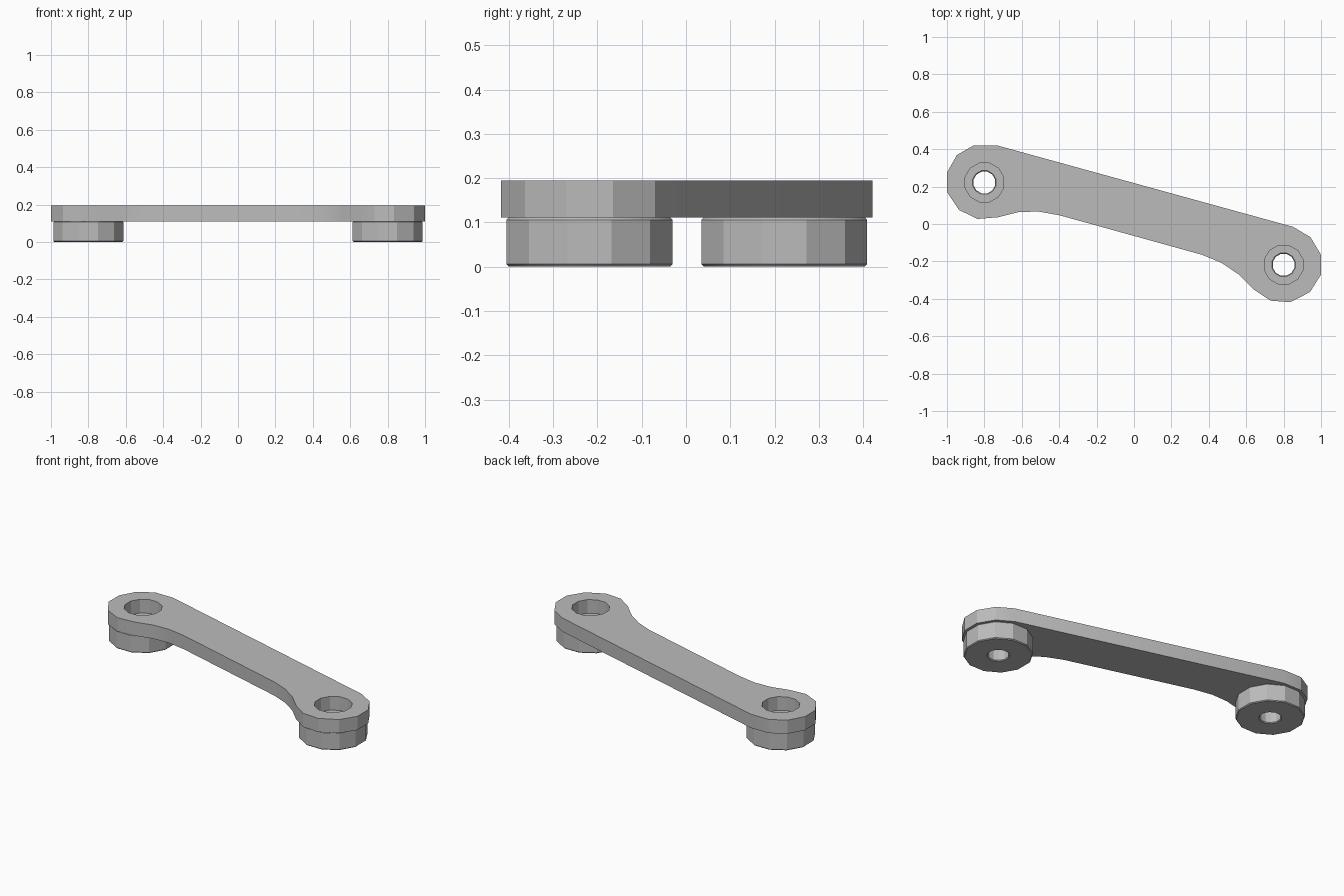
import bpy
import bmesh
from math import cos, sin, pi, radians

cube = bpy.data.objects.get("Cube")
if cube:
    bpy.data.objects.remove(cube, do_unlink=True)

SIDES = 12
CENTRES = {"left": (0.8, -0.218), "right": (-0.8, 0.222)}
PLATE_BOTTOM, PLATE_TOP = 0.111, 0.195

grey = bpy.data.materials.new("plain grey")
grey.use_nodes = True
grey.diffuse_color = (0.5, 0.5, 0.5, 1)
grey.node_tree.nodes["Principled BSDF"].inputs["Base Color"].default_value = (0.5, 0.5, 0.5, 1)


def circle(radius, cx=0, cy=0):
    angles = [2 * pi * (i + 0.5) / SIDES for i in range(SIDES)]
    return [(cx + radius * cos(a), cy + radius * sin(a)) for a in angles]


def finish(obj):
    bm = bmesh.new()
    bm.from_mesh(obj.data)
    bmesh.ops.remove_doubles(bm, verts=bm.verts, dist=0.0001)
    bmesh.ops.recalc_face_normals(bm, faces=bm.faces)
    bm.to_mesh(obj.data)
    bm.free()
    obj.data.materials.clear()
    obj.data.materials.append(grey)
    bpy.ops.object.select_all(action="DESELECT")
    obj.select_set(True)
    bpy.context.view_layer.objects.active = obj
    bpy.ops.object.shade_smooth_by_angle(angle=radians(28))


# Link plate: one outline with a wide round opening at each end
outline = [
    (-0.735, 0.421), (-0.856, 0.421), (-0.947, 0.369), (-1, 0.275),
    (-1, 0.171), (-0.936, 0.075), (-0.836, 0.027), (-0.727, 0.036),
    (-0.62, 0.063), (-0.513, 0.067), (-0.396, 0.046),
    (0.365, -0.165), (0.468, -0.208), (0.556, -0.267), (0.64, -0.35),
    (0.73, -0.41), (0.835, -0.418), (0.941, -0.364), (1, -0.27),
    (1, -0.165), (0.943, -0.07), (0.85, -0.015),
]
curve = bpy.data.curves.new("link_plate", "CURVE")
curve.dimensions = "2D"
curve.fill_mode = "BOTH"
curve.extrude = (PLATE_TOP - PLATE_BOTTOM) / 2
for loop in [outline] + [circle(0.107, *c) for c in CENTRES.values()]:
    spline = curve.splines.new("POLY")
    spline.points.add(len(loop) - 1)
    for point, (x, y) in zip(spline.points, loop):
        point.co = (x, y, 0, 1)
    spline.use_cyclic_u = True
plate = bpy.data.objects.new("link_plate", curve)
plate.location.z = (PLATE_TOP + PLATE_BOTTOM) / 2
bpy.context.collection.objects.link(plate)
bpy.ops.object.select_all(action="DESELECT")
plate.select_set(True)
bpy.context.view_layer.objects.active = plate
bpy.ops.object.convert(target="MESH")
finish(bpy.context.view_layer.objects.active)

# Pivot bosses: chamfered collars with a narrow bore
OUTER, BORE, EDGE = 0.194, 0.06, 0.005
low, high = 0.001, PLATE_BOTTOM
profile = [
    (OUTER - EDGE, low), (OUTER, low + EDGE), (OUTER, high - EDGE), (OUTER - EDGE, high),
    (BORE + EDGE, high), (BORE, high - EDGE), (BORE, low + EDGE), (BORE + EDGE, low),
]
for side, (cx, cy) in CENTRES.items():
    bm = bmesh.new()
    rings = [[bm.verts.new((x, y, z)) for x, y in circle(r, cx, cy)] for r, z in profile]
    for k, ring in enumerate(rings):
        following = rings[(k + 1) % len(rings)]
        for i in range(SIDES):
            j = (i + 1) % SIDES
            bm.faces.new((ring[i], ring[j], following[j], following[i]))
    mesh = bpy.data.meshes.new(side + "_pivot_boss")
    bm.to_mesh(mesh)
    bm.free()
    boss = bpy.data.objects.new(side + "_pivot_boss", mesh)
    bpy.context.collection.objects.link(boss)
    finish(boss)
